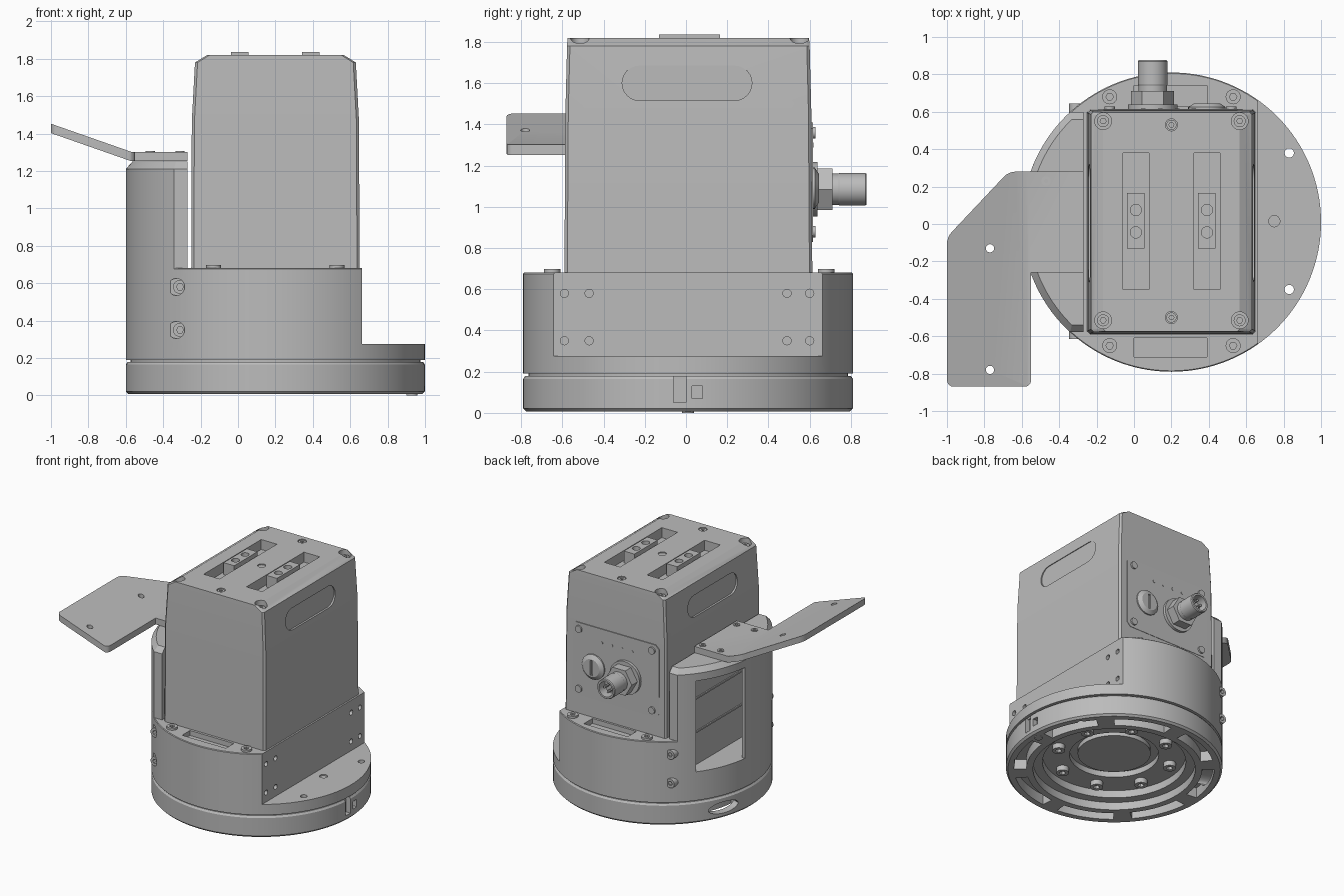
import bpy, bmesh, math

cube = bpy.data.objects.get("Cube")
if cube:
    bpy.data.objects.remove(cube)

grey = bpy.data.materials.new("machined grey")
grey.use_nodes = True
grey.diffuse_color = (0.5, 0.5, 0.5, 1)
grey.node_tree.nodes["Principled BSDF"].inputs["Base Color"].default_value = (0.5, 0.5, 0.5, 1)

CX, CY, R = 0.2, 0.01, 0.8


def finish(name, bm):
    bmesh.ops.recalc_face_normals(bm, faces=bm.faces)
    mesh = bpy.data.meshes.new(name)
    bm.to_mesh(mesh)
    bm.free()
    mesh.materials.append(grey)
    ob = bpy.data.objects.new(name, mesh)
    bpy.context.collection.objects.link(ob)
    return ob


def loft(name, loops):
    """Closed solid through matching point loops, capped at both ends."""
    bm = bmesh.new()
    rings = [[bm.verts.new(p) for p in loop] for loop in loops]
    n = len(rings[0])
    for a, b in zip(rings, rings[1:]):
        for i in range(n):
            bm.faces.new((a[i], a[(i + 1) % n], b[(i + 1) % n], b[i]))
    bm.faces.new(rings[0])
    bm.faces.new(rings[-1])
    return finish(name, bm)


def place(u, v, w, axis):
    return {"z": (u, v, w), "y": (u, w, v), "x": (w, u, v)}[axis]


def prism(name, outline, lo, hi, axis="z"):
    return loft(name, [[place(u, v, w, axis) for u, v in outline] for w in (lo, hi)])


def box(name, x0, x1, y0, y1, z0, z1):
    return prism(name, [(x0, y0), (x1, y0), (x1, y1), (x0, y1)], z0, z1)


def circle(u, v, r, n=32):
    return [(u + r * math.cos(math.tau * i / n), v + r * math.sin(math.tau * i / n)) for i in range(n)]


def cyl(name, u, v, r, lo, hi, axis="z", n=32):
    return prism(name, circle(u, v, r, n), lo, hi, axis)


def turned(name, profile, n=128):
    """Round part on the base axis from (radius, height) pairs."""
    return loft(name, [[(x, y, z) for x, y in circle(CX, CY, r, n)] for r, z in profile])


def cut(ob, cutters):
    for c in cutters:
        m = ob.modifiers.new("cut", "BOOLEAN")
        m.operation, m.solver, m.object = "DIFFERENCE", "EXACT", c
    dg = bpy.context.evaluated_depsgraph_get()
    mesh = bpy.data.meshes.new_from_object(ob.evaluated_get(dg))
    ob.modifiers.clear()
    ob.data = mesh
    for c in cutters:
        bpy.data.objects.remove(c)


def screw(name, u, v, r, lo, hi, axis="z"):
    """Cap screw with a hexagonal socket; hi is the head side."""
    head = cyl(name, u, v, r, lo, hi, axis, 24)
    d = hi - lo
    cut(head, [cyl("socket", u, v, r * 0.5, hi - d * 0.6, hi + d, axis, 6)])


def polar(r, a):
    return CX + r * math.cos(a), CY + r * math.sin(a)


def arc_slot(r0, r1, mid, half):
    angles = [mid + half * (i / 6 - 1) for i in range(13)]
    return [polar(r1, a) for a in angles] + [polar(r0, a) for a in reversed(angles)]


def ledge_holes():
    return [cyl("ledge_hole", 0.83, y, 0.025, -0.1, 0.4) for y in (-0.35, 0.38)]


# Base disc with stepped underside recess, arc slots and rim openings
base = turned("base_disc", [(0.785, 0.007), (R, 0.022), (R, 0.165), (0.79, 0.18)])
eighths = [math.tau * (i + 0.5) / 8 for i in range(8)]
cutters = [turned("recess", [(0.6, -0.05), (0.6, 0.07)], 96),
           turned("inner_recess", [(0.53, 0.03), (0.53, 0.13)], 96),
           turned("bore", [(0.33, 0.05), (0.33, 0.3)], 64)]
cutters += [prism("slot", arc_slot(0.65, 0.74, a, 0.3), -0.05, 0.09) for a in eighths]
cutters += [box("rim_notch", 0.96, 1.1, -0.06, 0.0, 0.05, 0.2),
            box("rim_pocket", 0.96, 1.1, 0.03, 0.08, 0.07, 0.13)]
opening = prism("rim_opening", [(0.13 * math.cos(t), 0.045 * math.sin(t))
                for t in [math.tau * i / 24 for i in range(24)]], -0.13, 0.1, "x")
ang = math.radians(159)
px, py = polar(R, ang)
opening.location = (px, py, 0.09)
opening.rotation_euler.z = ang
bpy.context.view_layer.update()
cut(base, cutters + [opening] + ledge_holes())
turned("underside_hub", [(0.27, 0.14), (0.27, 0.18)], 48)
for a in eighths:
    x, y = polar(0.43, a)
    screw("underside_screw", x, y, 0.047, 0.135, 0.09)
cyl("locating_pin", 0.93, CY, 0.03, 0.05, 0.0)
spacer = turned("seam_spacer", [(0.775, 0.175), (0.775, 0.195)])
cut(spacer, ledge_holes())


# Thin-walled window cavity, wider inside than its opening
def cavity():
    arc = [polar(0.775, math.radians(a)) for a in range(138, 217, 3)]
    return [prism("cavity", arc + [(-0.365, arc[-1][1]), (-0.365, arc[0][1])], 0.42, 1.15),
            box("window", -0.9, -0.4, 0.1, 0.495, 0.42, 1.15)]


# Round housing with a flat side and ledge
body = turned("round_housing", [(R, 0.19), (R, 0.675), (0.795, 0.68)])
cutters = [box("side_cut", 0.663, 1.2, -1, 1, 0.275, 0.8),
           box("rear_pocket", 0.0, 0.39, 0.63, 0.74, 0.64, 0.8),
           box("front_pocket", 0.0, 0.39, -0.71, -0.61, 0.64, 0.8),
           cyl("ledge_recess", 0.75, 0.015, 0.03, 0.265, 0.4)]
cutters += [cyl("side_hole", y, z, 0.02, 0.63, 0.8, "x", 16)
            for y in (-0.59, -0.47, 0.49, 0.6) for z in (0.35, 0.58)]
cutters += [cyl("bolt_bore", -0.33, z, 0.045, -0.9, -0.56, "y") for z in (0.35, 0.58)]
cut(body, cutters + cavity() + ledge_holes())
for x in (-0.13, 0.53):
    for y in (-0.65, 0.68):
        screw("housing_screw", x, y, 0.04, 0.67, 0.697)
for z in (0.35, 0.58):
    screw("front_bolt", -0.31, z, 0.037, -0.5, -0.615, "y")
    screw("rear_bolt", -0.31, z, 0.037, 0.56, 0.645, "y")


# Side tower: a slice of the round housing with a chamfered top
def tower_loop(r, h, edge, z):
    a = math.asin(h / r)
    pts = [(CX - r * math.cos(t), CY + r * math.sin(t), z)
           for t in [a * (i / 20 - 1) for i in range(41)]]
    return [(edge, CY - h, z)] + pts + [(edge, CY + h, z)]


tower = loft("side_tower", [tower_loop(R, 0.588, -0.27, 0.67), tower_loop(R, 0.588, -0.27, 1.21),
                            tower_loop(0.765, 0.55, -0.27, 1.25)])
cut(tower, cavity())
for z in (0.68, 0.95):
    box("window_rib", -0.375, -0.355, -0.4, 0.5, z, z + 0.012)

# Tilted bracket plate
bm = bmesh.new()
outline = [(-0.27, 0.28), (-0.67, 0.28), (-1, -0.07), (-1, -0.87), (-0.55, -0.87),
           (-0.55, -0.26), (-0.27, -0.26)]
face = bm.faces.new([bm.verts.new((x, y, 1.252)) for x, y in outline])
corners = [v for v in bm.verts if v.co.x < -0.5 and abs(v.co.y + 0.26) > 0.01]
bmesh.ops.bevel(bm, geom=corners, offset=0.035, segments=4, profile=0.5, affect="VERTICES")
grown = bmesh.ops.extrude_face_region(bm, geom=bm.faces[:])["geom"]
bmesh.ops.translate(bm, vec=(0, 0, 0.05), verts=[g for g in grown if isinstance(g, bmesh.types.BMVert)])
bmesh.ops.bisect_plane(bm, geom=bm.verts[:] + bm.edges[:] + bm.faces[:],
                       plane_co=(-0.57, 0, 0), plane_no=(1, 0, 0))
for v in bm.verts:
    v.co.z += 0.35 * max(0, -0.57 - v.co.x)
plate = finish("bracket_plate", bm)
cut(plate, [cyl("plate_hole", -0.77, y, 0.022, 1, 1.6) for y in (-0.78, -0.13)])
for x in (-0.47, -0.31):
    for y in (-0.2, 0.23):
        screw("plate_screw", x, y, 0.025, 1.27, 1.308)


# Tall tapered case with chamfered corners
def case_loop(z, x0, x1, y0, y1, c=0.014):
    return [(x, y, z) for x, y in [(x0 + c, y0), (x1 - c, y0), (x1, y0 + c), (x1, y1 - c),
                                   (x1 - c, y1), (x0 + c, y1), (x0, y1 - c), (x0, y0 + c)]]


case = loft("tall_case", [case_loop(0.67, -0.25, 0.65, -0.59, 0.613),
                          case_loop(1.465, -0.247, 0.647, -0.585, 0.608),
                          case_loop(1.78, -0.23, 0.63, -0.577, 0.6),
                          case_loop(1.82, -0.165, 0.565, -0.575, 0.597)])
stadium = [(0.005 + s * 0.23 + 0.085 * math.cos(t), 1.6 + 0.085 * math.sin(t))
           for s, start in ((1, -math.pi / 2), (-1, math.pi / 2))
           for t in [start + math.pi * i / 12 for i in range(13)]]
corner_screws = [(x, y) for x in (-0.165, 0.565) for y in (-0.515, 0.55)]
cutters = [prism("label_recess", stadium, 0.629, 0.8, "x"),
           prism("label_recess", stadium, -0.4, -0.229, "x")]
cutters += [box("top_slot", x - 0.07, x + 0.07, -0.35, 0.38, 1.74, 1.9) for x in (0.01, 0.39)]
cutters += [cyl("corner_bore", x, y, 0.045, 1.76, 1.9) for x, y in corner_screws]
cutters += [cyl("centre_dimple", 0.2, 0.015, 0.03, 1.812, 1.9)]
cutters += [cyl("lid_bore", 0.2, y, 0.032, 1.79, 1.9) for y in (-0.5, 0.53)]
cut(case, cutters)
for x, y in corner_screws:
    screw("corner_screw", x, y, 0.032, 1.75, 1.785)
for y in (-0.5, 0.53):
    screw("lid_screw", 0.2, y, 0.027, 1.78, 1.815)
for x in (0.01, 0.39):
    block = box("slot_block", x - 0.047, x + 0.047, -0.13, 0.165, 1.73, 1.835)
    cut(block, [cyl("block_hole", x, y, 0.03, 1.79, 1.9) for y in (-0.045, 0.075)])

# Rear connector panel
prism("rear_panel", [(-0.19, 0.86), (-0.16, 0.83), (0.55, 0.83), (0.58, 0.86),
                     (0.58, 1.38), (0.55, 1.41), (-0.16, 1.41), (-0.19, 1.38)], 0.59, 0.615, "y")
for x in (-0.13, 0.52):
    for z in (0.88, 1.36):
        cyl("panel_screw", x, z, 0.028, 0.6, 0.628, "y", 20)
for k in range(4):
    cyl("indicator", 0.05 + 0.09 * k, 1.3, 0.012, 0.61, 0.618, "y", 12)
cap = loft("round_cap", [[(x, w, z) for x, z in circle(0.39, 1.09, r)]
                         for r, w in ((0.1, 0.605), (0.1, 0.625), (0.07, 0.645))])
cut(cap, [box("coin_slot", 0.38, 0.4, 0.63, 0.7, 1.03, 1.15)])
cyl("connector_flange", 0.1, 1.085, 0.133, 0.605, 0.638, "y")
prism("connector_nut", circle(0.1, 1.085, 0.115, 6), 0.63, 0.71, "y")
barrel = loft("connector_barrel", [[(x, w, z) for x, z in circle(0.1, 1.085, r)]
              for r, w in ((0.076, 0.7), (0.076, 0.74), (0.079, 0.745), (0.079, 0.87), (0.074, 0.877))])
cut(barrel, [cyl("barrel_bore", 0.1, 1.085, 0.06, 0.8, 0.95, "y")])
for i in range(4):
    a = math.tau * i / 4
    cyl("connector_pin", 0.1 + 0.03 * math.cos(a), 1.085 + 0.03 * math.sin(a), 0.01, 0.79, 0.85, "y", 8)

# Smooth round walls, keep machined edges crisp
bpy.ops.object.select_all(action="DESELECT")
for ob in bpy.context.scene.objects:
    if ob.type == "MESH":
        ob.select_set(True)
        bpy.context.view_layer.objects.active = ob
bpy.ops.object.shade_smooth_by_angle(angle=math.radians(30))
